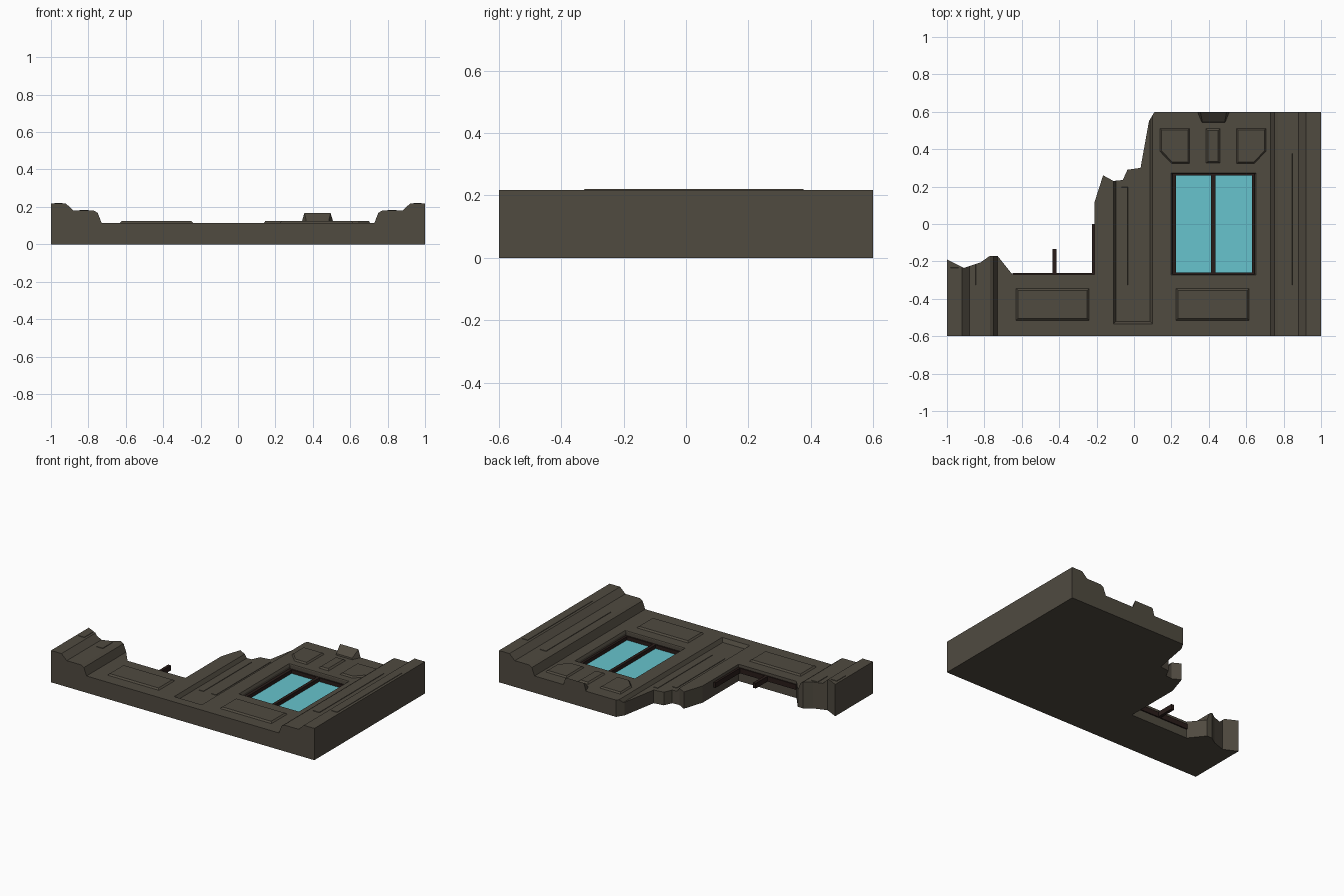
import bpy

cube = bpy.data.objects.get("Cube")
if cube:
    bpy.data.objects.remove(cube, do_unlink=True)


def material(name, rgb):
    m = bpy.data.materials.new(name)
    m.use_nodes = True
    m.diffuse_color = (*rgb, 1)
    m.node_tree.nodes["Principled BSDF"].inputs["Base Color"].default_value = (*rgb, 1)
    return m


stone = material("grey brown stone", (0.080, 0.069, 0.051))
glass = material("pale cyan glass", (0.135, 0.55, 0.61))
wood = material("dark brown wood", (0.022, 0.012, 0.010))


def loft(name, bottom, top, mat):
    """Closed solid between two matching rings of points."""
    n = len(bottom)
    faces = [list(range(n))[::-1], list(range(n, 2 * n))]
    faces += [[i, (i + 1) % n, n + (i + 1) % n, n + i] for i in range(n)]
    mesh = bpy.data.meshes.new(name)
    mesh.from_pydata(bottom + top, [], faces)
    mesh.materials.append(mat)
    obj = bpy.data.objects.new(name, mesh)
    bpy.context.collection.objects.link(obj)
    return obj


def slab(name, outline, z0, z1, mat=stone, inset=0.0):
    """Prism whose top is drawn in by inset on every side."""
    xs, ys = zip(*outline)
    cx, cy = (min(xs) + max(xs)) / 2, (min(ys) + max(ys)) / 2
    sx = 1 - 2 * inset / (max(xs) - min(xs))
    sy = 1 - 2 * inset / (max(ys) - min(ys))
    top = [(cx + (x - cx) * sx, cy + (y - cy) * sy, z1) for x, y in outline]
    return loft(name, [(x, y, z0) for x, y in outline], top, mat)


def rect(x0, x1, y0, y1):
    return [(x0, y0), (x1, y0), (x1, y1), (x0, y1)]


def cut(target, tool, operation):
    mod = target.modifiers.new(tool.name, "BOOLEAN")
    mod.operation, mod.object, mod.solver = operation, tool, "EXACT"
    bpy.context.view_layer.objects.active = target
    bpy.ops.object.modifier_apply(modifier=mod.name)
    bpy.data.objects.remove(tool, do_unlink=True)


# Wall with stepped pilasters at both ends, extruded along y
BASE = 0.115
half = [(0.73, BASE), (0.75, 0.168), (0.77, 0.18), (0.88, 0.18), (0.92, 0.218), (1, 0.218)]
profile = [(-1, 0), (1, 0)] + half[::-1] + [(-x, z) for x, z in half]
wall = loft("wall", [(x, 0.6, z) for x, z in profile],
            [(x, -0.6, z) for x, z in profile], stone)

# Broken outline
ruin = [(-1.1, -0.7), (1.1, -0.7), (1.1, 0.7), (0.11, 0.7), (0.11, 0.6), (0.08, 0.55),
        (0.035, 0.30), (-0.035, 0.29), (-0.06, 0.235), (-0.11, 0.23), (-0.165, 0.26),
        (-0.21, 0.12), (-0.21, -0.27), (-0.65, -0.27), (-0.73, -0.17), (-0.77, -0.17),
        (-0.82, -0.205), (-0.91, -0.235), (-1, -0.19), (-1.1, -0.15)]
cut(wall, slab("ruin_outline", ruin, -0.1, 0.4), "INTERSECT")

# Window pocket with sloped rim, and sunken middle strip
cut(wall, slab("window_pocket", rect(0.205, 0.645, -0.27, 0.27), 0.05, 0.3), "DIFFERENCE")
rim = slab("window_rim", rect(0.205, 0.645, -0.265, 0.265), 0.1, 0.13, inset=-0.015)
cut(wall, rim, "DIFFERENCE")
strip = slab("middle_recess", rect(-0.095, 0.085, -0.52, 0.7), 0.09, BASE + 0.005, inset=-0.018)
cut(wall, strip, "DIFFERENCE")

# Raised bevelled panels
PANEL = 0.125
for side, x0 in (("right", -0.645), ("left", 0.21)):
    slab("lower_panel_" + side, rect(x0, x0 + 0.42, -0.53, -0.33), 0.1, PANEL, inset=0.025)
slab("upper_panel_middle", rect(0.37, 0.475, 0.31, 0.525), 0.1, PANEL, inset=0.025)
corner_panel = [(0.125, 0.525), (0.125, 0.385), (0.20, 0.31), (0.31, 0.31), (0.31, 0.525)]
slab("upper_panel_right", corner_panel, 0.1, PANEL, inset=0.022)
slab("upper_panel_left", [(0.845 - x, y) for x, y in corner_panel[::-1]],
     0.1, PANEL, inset=0.022)

# Thin raised strips on the pilasters and in the middle recess
strips = [(0.795, 0.85, 0.38, 0.18), (0.935, 0.985, 0.38, 0.218),
          (-0.85, -0.795, -0.215, 0.18), (-0.985, -0.935, -0.23, 0.218),
          (-0.07, -0.03, 0.2, 0.09), (0.025, 0.065, 0.27, 0.09)]
for i, (x0, x1, y1, z) in enumerate(strips):
    slab(f"pilaster_strip_{i + 1}", rect(x0, x1, -0.33, y1), z - 0.01, z + 0.003, inset=0.004)

# Keystone: wedge rising towards the back edge
loft("keystone",
     [(0.36, 0.54, 0.1), (0.49, 0.54, 0.1), (0.515, 0.6, 0.1), (0.335, 0.6, 0.1)],
     [(0.365, 0.545, 0.125), (0.485, 0.545, 0.125), (0.495, 0.6, 0.167), (0.355, 0.6, 0.167)],
     stone)

# Window glass and frame
slab("window_glass", rect(0.21, 0.64, -0.265, 0.265), 0.05, 0.06, glass)
bars = {"left": (0.63, 0.645, -0.27, 0.27), "right": (0.205, 0.225, -0.27, 0.27),
        "bottom": (0.205, 0.645, -0.27, -0.26), "top": (0.205, 0.645, 0.26, 0.27),
        "mullion": (0.413, 0.435, -0.27, 0.27)}
for name, box in bars.items():
    slab("window_frame_" + name, rect(*box), 0.05, 0.085, wood)

# Remains of the broken window frame
stubs = {"sill": (-0.65, -0.208, -0.275, -0.262), "side": (-0.225, -0.205, -0.27, 0),
         "mullion": (-0.435, -0.415, -0.27, -0.135)}
for name, box in stubs.items():
    slab("broken_frame_" + name, rect(*box), 0.06, 0.095, wood)
